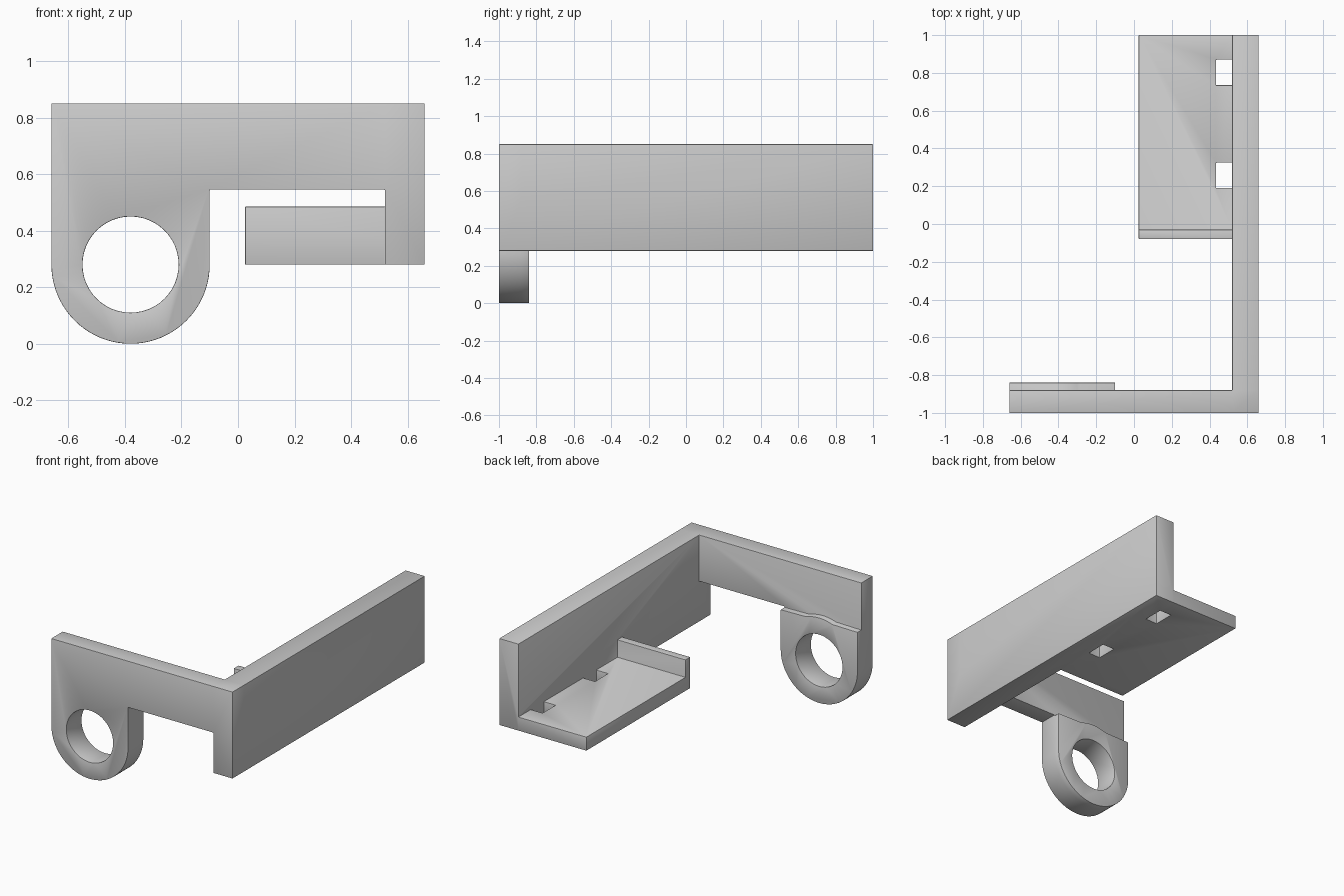
import bpy, bmesh, math
from mathutils import Vector

cube = bpy.data.objects.get("Cube")
if cube:
    bpy.data.objects.remove(cube, do_unlink=True)

grey = bpy.data.materials.new("plain grey")
grey.use_nodes = True
colour = (0.6, 0.6, 0.6, 1)
grey.diffuse_color = colour
grey.node_tree.nodes["Principled BSDF"].inputs["Base Color"].default_value = colour

RING_X, RING_Z, RING_R, HOLE_R = -0.38, 0.28, 0.28, 0.17


def prism(name, outline, y0, y1):
    """Extrude an (x, z) outline from y0 to y1."""
    bm = bmesh.new()
    face = bm.faces.new([bm.verts.new((x, y0, z)) for x, z in outline])
    new = bmesh.ops.extrude_face_region(bm, geom=[face])["geom"]
    verts = [v for v in new if isinstance(v, bmesh.types.BMVert)]
    bmesh.ops.translate(bm, verts=verts, vec=Vector((0, y1 - y0, 0)))
    bmesh.ops.recalc_face_normals(bm, faces=bm.faces)
    mesh = bpy.data.meshes.new(name)
    bm.to_mesh(mesh)
    bm.free()
    mesh.materials.append(grey)
    obj = bpy.data.objects.new(name, mesh)
    bpy.context.collection.objects.link(obj)
    return obj


def box(name, x0, x1, y0, y1, z0, z1):
    return prism(name, [(x0, z0), (x1, z0), (x1, z1), (x0, z1)], y0, y1)


def arc(r, start, end, steps):
    angles = [math.radians(start + (end - start) * i / steps) for i in range(steps + 1)]
    return [(RING_X + r * math.cos(a), RING_Z + r * math.sin(a)) for a in angles]


def combine(target, other, operation):
    """Boolean another part into the target and hide the helper."""
    mod = target.modifiers.new(operation.lower(), "BOOLEAN")
    mod.operation, mod.object, mod.solver = operation, other, "EXACT"
    other.hide_render = True
    other.hide_set(True)
    bpy.context.view_layer.objects.active = target
    bpy.ops.object.modifier_apply(modifier=mod.name)
    bpy.data.objects.remove(other, do_unlink=True)


# Front plate with the round lug hanging from one end
lug_bottom = arc(RING_R, 180, 360, 40)
bracket = prism("angle_bracket", lug_bottom + [
    (-0.10, 0.545), (0.66, 0.545), (0.66, 0.85), (-0.66, 0.85)], -1, -0.88)

# Thicker back of the lug, with a slight crown over the ring
lug = prism("lug_thickening", lug_bottom + [(-0.10, 0.54)]
            + arc(RING_R, 70, 110, 10) + [(-0.66, 0.54)], -0.88, -0.84)
combine(bracket, lug, "UNION")

# Side wall and shelf with its upturned front lip
for part in (box("side_wall", 0.52, 0.66, -1, 1, 0.28, 0.85),
             box("shelf", 0.025, 0.52, -0.08, 1, 0.28, 0.37),
             box("shelf_lip", 0.025, 0.52, -0.08, -0.03, 0.28, 0.485)):
    combine(bracket, part, "UNION")

# Round hole and the two shelf slots
combine(bracket, prism("ring_hole", arc(HOLE_R, 0, 352.5, 47), -1.1, -0.7), "DIFFERENCE")
for y in (0.19, 0.735):
    combine(bracket, box("shelf_slot", 0.435, 0.52, y, y + 0.135, 0.2, 0.4), "DIFFERENCE")

# Slightly eased edges
bevel = bracket.modifiers.new("eased_edges", "BEVEL")
bevel.width, bevel.segments, bevel.limit_method = 0.005, 2, "ANGLE"
bevel.angle_limit = math.radians(40)
bpy.context.view_layer.objects.active = bracket
bracket.select_set(True)
bpy.ops.object.modifier_apply(modifier=bevel.name)
bpy.ops.object.shade_smooth_by_angle(angle=math.radians(30))
